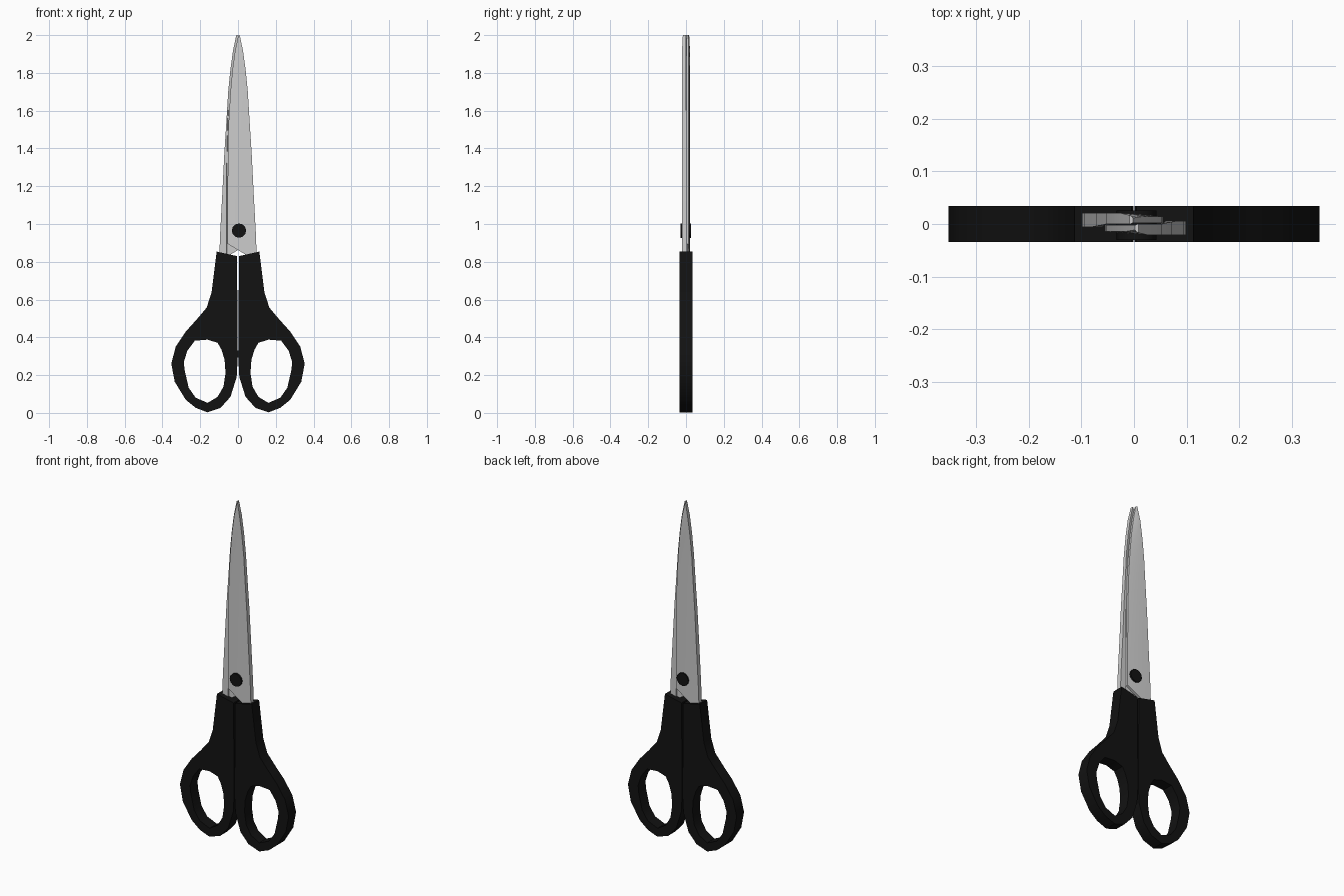
import bpy, bmesh
from math import radians, pi
from mathutils import Matrix

if "Cube" in bpy.data.objects:
    bpy.data.objects.remove(bpy.data.objects["Cube"])

black = bpy.data.materials.new("black_plastic")
black.diffuse_color = (0.006, 0.006, 0.006, 1)
black.use_nodes = True
black.node_tree.nodes["Principled BSDF"].inputs["Base Color"].default_value = black.diffuse_color
HALF_TURN = Matrix.Rotation(pi, 4, 'Z')


def smooth(obj, angle=35):
    bpy.ops.object.select_all(action='DESELECT')
    obj.select_set(True)
    bpy.context.view_layer.objects.active = obj
    bpy.ops.object.shade_smooth_by_angle(angle=radians(angle))


def add(name, bm, mat=None):
    bmesh.ops.recalc_face_normals(bm, faces=bm.faces)
    me = bpy.data.meshes.new(name)
    bm.to_mesh(me)
    bm.free()
    obj = bpy.data.objects.new(name, me)
    bpy.context.collection.objects.link(obj)
    if mat:
        me.materials.append(mat)
    smooth(obj)
    return obj


def half_turn_copy(obj, name):
    # the second half of the scissors is the first turned 180 degrees
    other = obj.copy()
    other.data = obj.data.copy()
    other.name = name
    other.data.transform(HALF_TURN)
    bpy.context.collection.objects.link(other)
    return other


# Handle: outline with finger hole, extruded in y
outline = [(.005, .83), (.113, .854), (.14, .637), (.166, .557), (.22, .493),
           (.277, .43), (.33, .35), (.353, .26), (.335, .165), (.277, .07),
           (.224, .027), (.162, .003), (.092, .027), (.04, .085),
           (.007, .19), (.001, .3), (.003, .48)]
hole = [(.108, .371), (.161, .388), (.229, .382), (.268, .329), (.287, .27),
        (.283, .228), (.261, .133), (.224, .08), (.161, .053), (.108, .085),
        (.077, .138), (.066, .212), (.071, .281), (.087, .334)]
bm = bmesh.new()
edges = []
for loop in (outline, hole):
    vs = [bm.verts.new((x, 0, z)) for x, z in loop]
    edges += [bm.edges.new((vs[i - 1], vs[i])) for i in range(len(vs))]
bmesh.ops.triangle_fill(bm, edges=edges, use_beauty=True, normal=(0, -1, 0))
ext = bmesh.ops.extrude_face_region(bm, geom=bm.faces[:], use_keep_orig=True)
moved = {v for v in ext['geom'] if isinstance(v, bmesh.types.BMVert)}
for v in bm.verts:
    v.co.y = .034 if v in moved else -.034
right_handle = add("right_handle", bm, black)
half_turn_copy(right_handle, "left_handle")

# Blade: lofted from stations of (z, cutting edge x, spine x, spine rim)
stations = [(None, -.055, .100, .006), (.96, -.055, .094, .006),
            (1.18, -.055, .082, .006), (1.38, -.053, .072, .004),
            (1.55, -.049, .061, .002), (1.70, -.040, .052, 0),
            (1.82, -.029, .040, 0), (1.92, -.015, .026, 0),
            (2.00, .002, .009, 0)]
bm = bmesh.new()
rings = []
for z, xe, xs, rim in stations:
    xm = xe + .45 * (xs - xe)
    xr = min(-xe + .006, xs - .003) if xs > .02 else xs - .002
    t = .8 if z == 2 else 1
    section = [(xe, -.002), (xe, -.014 * t), (xm, -.019 * t), (xs, -.021 * t),
               (xs, rim), (xr, rim), (xr - .002, -.001)]
    # the lower end is cut on a slant and runs into the handle
    rings.append([bm.verts.new((x, y, .862 - .6 * x if z is None else z))
                  for x, y in section])
for a, b in zip(rings, rings[1:]):
    for i in range(len(a)):
        bm.faces.new((a[i - 1], a[i], b[i], b[i - 1]))
bm.faces.new(rings[0])
bm.faces.new(rings[-1])
front_blade = add("front_blade", bm)
half_turn_copy(front_blade, "back_blade")

# Pivot screw through both blades
bm = bmesh.new()
bmesh.ops.create_cone(bm, cap_ends=True, segments=12, radius1=.038, radius2=.038,
                      depth=.056,
                      matrix=Matrix.Translation((.005, -.002, .965)) @ Matrix.Rotation(pi / 2, 4, 'X'))
add("pivot_screw", bm, black)
